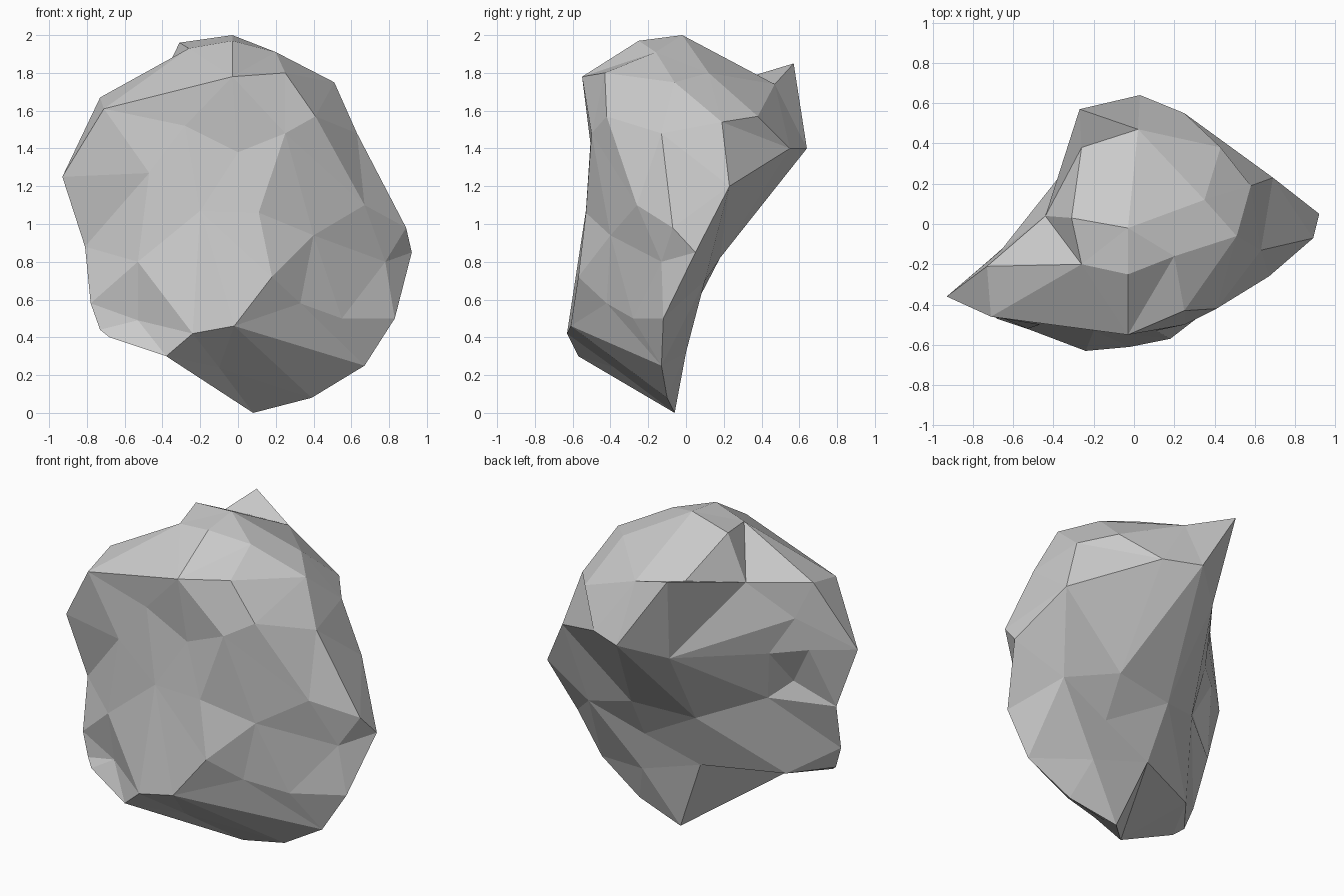
import bpy, bmesh
from mathutils import Vector
from mathutils.geometry import delaunay_2d_cdt

if "Cube" in bpy.data.objects:
    bpy.data.objects.remove(bpy.data.objects["Cube"])

# Outline of the boulder seen from the front (x, y, z)
rim = [(-.03, -.02, 2), (.2, -.16, 1.91), (.51, -.06, 1.75), (.63, -.13, 1.48),
       (.89, -.07, .98), (.92, .05, .85), (.83, -.12, .5), (.67, -.13, .25),
       (.39, -.1, .08), (.08, -.06, 0), (-.38, -.57, .3), (-.68, -.47, .4),
       (-.73, -.43, .44), (-.78, -.41, .58), (-.81, -.32, .88), (-.93, -.36, 1.25),
       (-.73, -.21, 1.67), (-.44, .04, 1.69), (-.31, .03, 1.96)]

# Corners of the steep front face
front = [(-.02, -.61, .46), (-.71, -.46, 1.61), (-.03, -.55, 1.78), (.41, -.42, 1.57),
         (.67, -.26, 1.1), (-.03, -.25, 1.97), (-.26, -.2, 1.93), (.25, -.43, 1.8),
         (.25, -.5, 1.48), (-.28, -.5, 1.52), (0, -.5, 1.38), (-.47, -.5, 1.27),
         (-.2, -.53, 1.07), (.11, -.53, 1.06), (.4, -.4, .94), (.78, -.13, .8),
         (.18, -.57, .72), (.55, -.28, .5), (-.24, -.63, .42), (-.1, -.38, .24),
         (-.53, -.52, .8), (-.53, -.46, .49), (.33, -.42, .58)]

# Corners of the overhanging back, with its hollow on the left
back = [(-.27, .57, 1.85), (.58, .19, 1.54), (.69, .23, 1.2), (-.2, .45, 1.31),
        (-.66, -.13, 1.46), (-.26, .38, 1.78), (.35, .12, 1.8), (.02, .47, 1.74),
        (.43, .38, 1.57), (.25, .55, 1.4), (.03, .64, 1.4), (-.55, -.03, 1.25),
        (-.72, -.18, 1.26), (-.6, -.2, 1.03), (-.5, -.09, .94), (.25, .18, .82),
        (-.15, .12, .8), (.6, .1, .7), (-.1, 0, .45), (-.55, -.2, .44),
        (.25, .05, .57), (.3, 0, .32)]

# Where overhanging corners sit in the flattened layout
layout = {rim[17]: (-.55, 1.87), back[0]: (-.27, 1.74), back[5]: (-.26, 1.84)}

bm = bmesh.new()
n = len(rim)
rim_verts = [bm.verts.new(p) for p in rim]


def add_side(points, ridges):
    """Fill the outline with triangles through the given corners."""
    corners = rim + points
    verts = rim_verts + [bm.verts.new(p) for p in points]
    flat = [Vector(layout.get(p, (p[0], p[2]))) for p in corners]
    edges = [(i, (i + 1) % n) for i in range(n)]
    edges += [(corners.index(a), corners.index(b)) for a, b in ridges]
    result = delaunay_2d_cdt(flat, edges, [], 1, 1e-5)
    faces, origin = result[2], result[3]
    for f in faces:
        corner = [verts[origin[i][0]] for i in f]
        if not bm.faces.get(corner):
            bm.faces.new(corner)


# Front ridges: lower edge, brow, right shoulder, upper left slope
add_side(front, [(front[0], rim[7]), (front[1], front[2]), (front[3], front[4]),
                 (front[6], rim[16]), (front[6], front[1]), (front[6], front[2])])

# Back ridges: right flank, crown, ledge over the hollow
spike, shoulder, flank, hollow, notch = back[:5]
crown = back[6]
add_side(back, [(shoulder, flank), (flank, rim[5]), (crown, rim[0]), (crown, back[7]),
                (crown, shoulder), (spike, rim[17]), (spike, hollow),
                (hollow, notch), (hollow, rim[17])])

bmesh.ops.recalc_face_normals(bm, faces=bm.faces[:])
mesh = bpy.data.meshes.new("boulder")
bm.to_mesh(mesh)
bm.free()
boulder = bpy.data.objects.new("boulder", mesh)
bpy.context.collection.objects.link(boulder)
